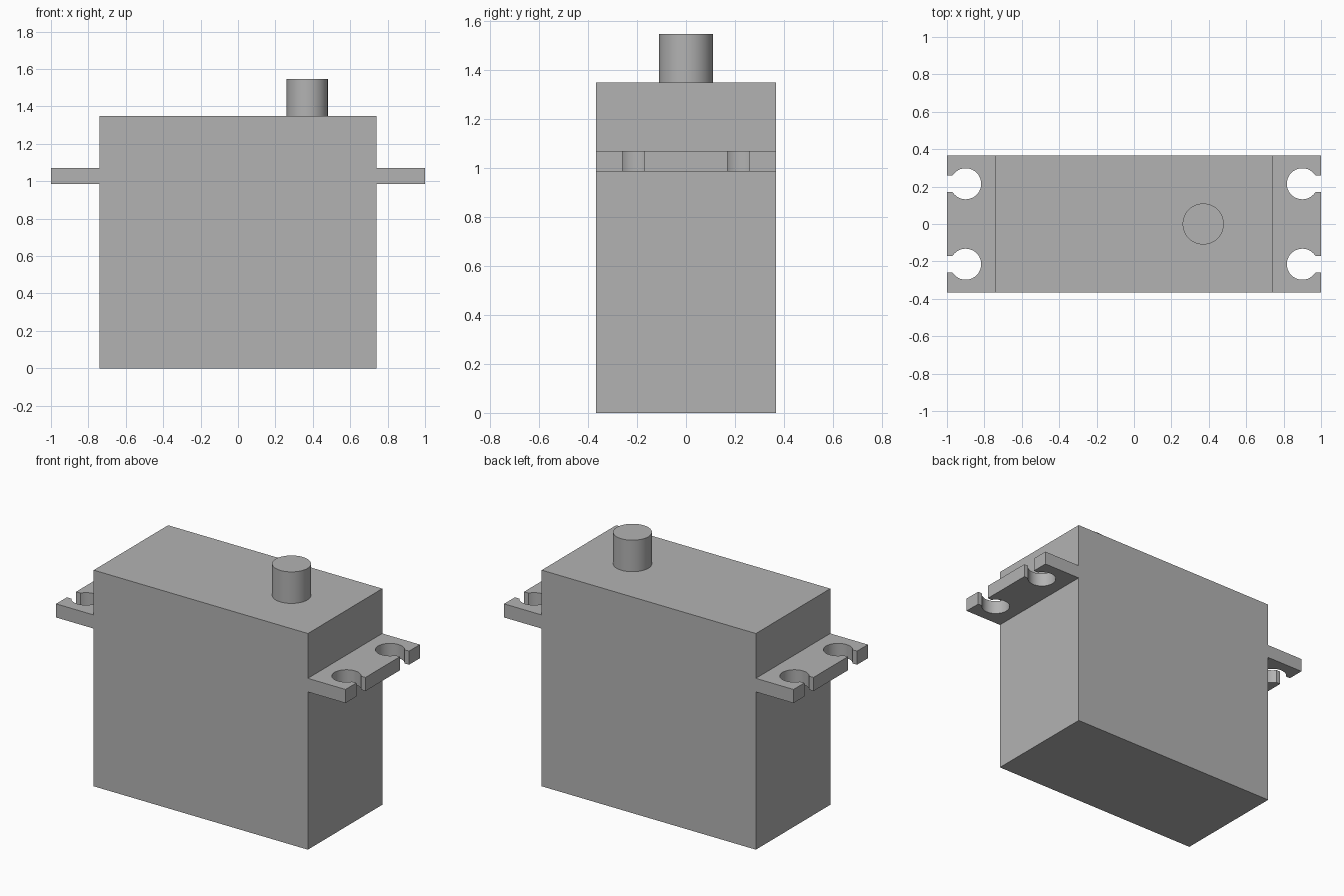
import bpy, bmesh, math

cube = bpy.data.objects.get("Cube")
if cube:
    bpy.data.objects.remove(cube, do_unlink=True)

# Single grey plastic
grey = bpy.data.materials.new("grey_plastic")
grey.use_nodes = True
colour = (0.45, 0.45, 0.45, 1)
grey.diffuse_color = colour
grey.node_tree.nodes["Principled BSDF"].inputs["Base Color"].default_value = colour

BODY_X, HALF_Y, BODY_TOP = 0.74, 0.367, 1.35
TAB_X, TAB_LOW, TAB_HIGH = 1.0, 0.985, 1.07
HOLE_X, HOLE_Y, HOLE_R, SLOT_HALF = 0.9, 0.215, 0.083, 0.045


def prism(name, outline, low, high):
    """Extrude a flat outline from low to high."""
    bm = bmesh.new()
    base = bm.faces.new([bm.verts.new((x, y, low)) for x, y in outline])
    top = bmesh.ops.extrude_face_region(bm, geom=[base], use_keep_orig=True)
    moved = [v for v in top["geom"] if isinstance(v, bmesh.types.BMVert)]
    bmesh.ops.translate(bm, verts=moved, vec=(0, 0, high - low))
    bmesh.ops.recalc_face_normals(bm, faces=bm.faces)
    mesh = bpy.data.meshes.new(name)
    bm.to_mesh(mesh)
    bm.free()
    obj = bpy.data.objects.new(name, mesh)
    bpy.context.collection.objects.link(obj)
    mesh.materials.append(grey)
    bpy.ops.object.select_all(action="DESELECT")
    obj.select_set(True)
    bpy.context.view_layer.objects.active = obj
    bpy.ops.object.shade_smooth_by_angle(angle=math.radians(30))
    return obj


def arc(cx, cy, r, start, end, steps):
    angles = [start + (end - start) * i / steps for i in range(steps + 1)]
    return [(cx + r * math.cos(a), cy + r * math.sin(a)) for a in angles]


def keyhole(cy):
    """Round screw hole opening to the tab's outer edge through a slot."""
    gap = math.asin(SLOT_HALF / HOLE_R)
    return ([(TAB_X, cy - SLOT_HALF)]
            + arc(HOLE_X, cy, HOLE_R, -gap, gap - math.tau, 32)
            + [(TAB_X, cy + SLOT_HALF)])


# Main case
prism("case", [(-BODY_X, -HALF_Y), (BODY_X, -HALF_Y),
               (BODY_X, HALF_Y), (-BODY_X, HALF_Y)], 0, BODY_TOP)

# Mounting tabs on both ends
tab = ([(BODY_X, -HALF_Y), (TAB_X, -HALF_Y)]
       + keyhole(-HOLE_Y) + keyhole(HOLE_Y)
       + [(TAB_X, HALF_Y), (BODY_X, HALF_Y)])
for side, sign in (("left", 1), ("right", -1)):
    prism(side + "_mounting_tab", [(sign * x, y) for x, y in tab], TAB_LOW, TAB_HIGH)

# Output shaft
prism("output_shaft", arc(0.37, 0, 0.11, 0, math.tau, 48)[:-1], BODY_TOP, 1.547)
